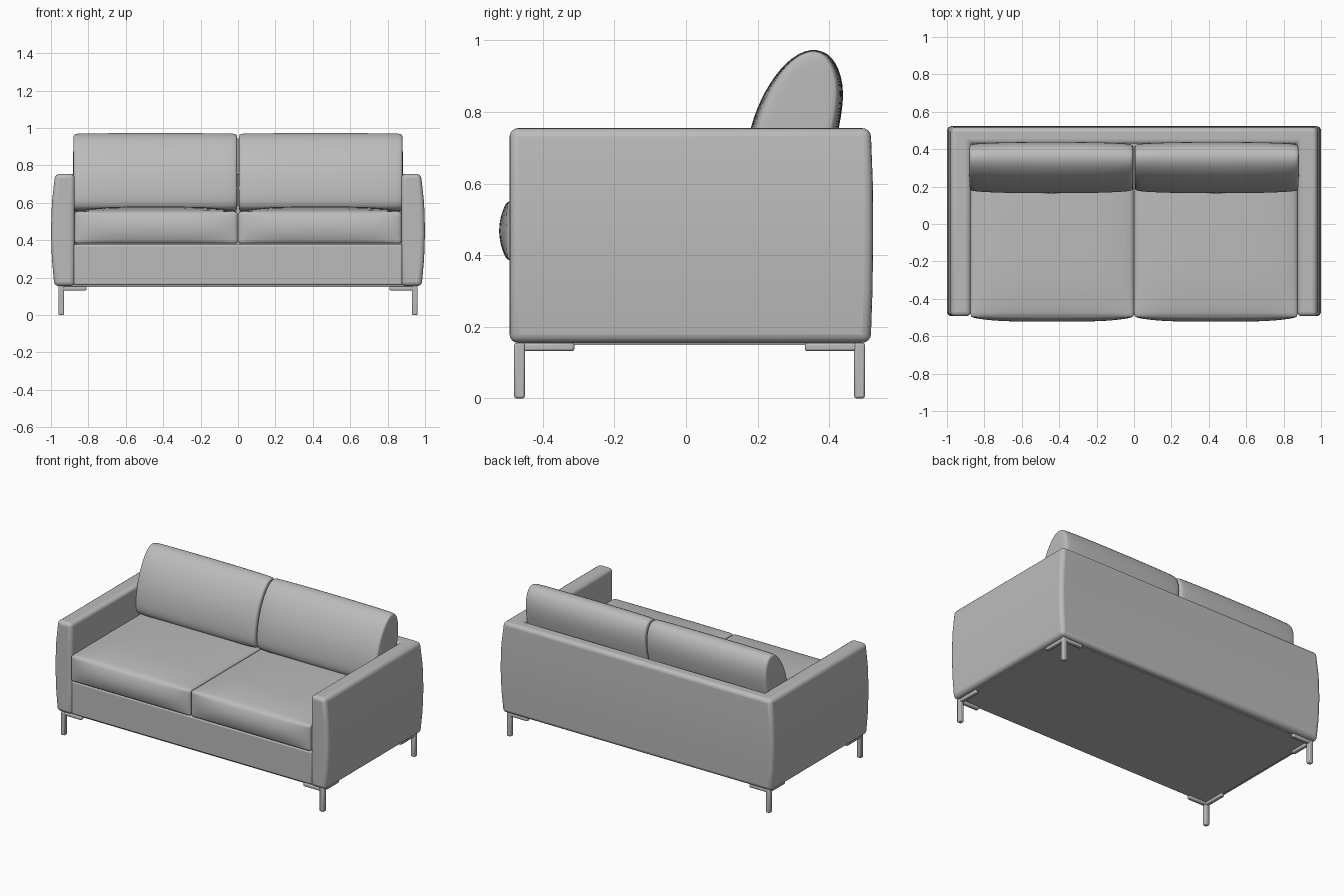
import bpy, bmesh, math
from mathutils import Vector

if "Cube" in bpy.data.objects:
    bpy.data.objects.remove(bpy.data.objects["Cube"])

fabric = bpy.data.materials.new("grey fabric")
fabric.diffuse_color = (0.5, 0.5, 0.5, 1)
fabric.use_nodes = True
fabric.node_tree.nodes["Principled BSDF"].inputs["Base Color"].default_value = fabric.diffuse_color


def make(name, bm, bevel=0, segs=3, subsurf=0, angle=35):
    bmesh.ops.recalc_face_normals(bm, faces=bm.faces)
    me = bpy.data.meshes.new(name)
    bm.to_mesh(me)
    bm.free()
    me.materials.append(fabric)
    ob = bpy.data.objects.new(name, me)
    bpy.context.collection.objects.link(ob)
    if bevel:
        m = ob.modifiers.new("bevel", 'BEVEL')
        m.width, m.segments = bevel, segs
        m.limit_method, m.angle_limit = 'ANGLE', math.radians(40)
    if subsurf:
        m = ob.modifiers.new("smooth", 'SUBSURF')
        m.levels = m.render_levels = subsurf
    bpy.ops.object.select_all(action='DESELECT')
    ob.select_set(True)
    bpy.context.view_layer.objects.active = ob
    bpy.ops.object.shade_smooth_by_angle(angle=math.radians(angle))
    return ob


def add_box(bm, lo, hi):
    verts = bmesh.ops.create_cube(bm, size=1)["verts"]
    for v in verts:
        v.co = Vector([(a + b) / 2 + c * (b - a) for a, b, c in zip(lo, hi, v.co)])


def loft(bm, rings):
    """Skin closed rings of points and cap both ends."""
    loops = [[bm.verts.new(p) for p in ring] for ring in rings]
    n = len(loops[0])
    for a, b in zip(loops, loops[1:]):
        for i in range(n):
            j = (i + 1) % n
            bm.faces.new((a[i], a[j], b[j], b[i]))
    bm.faces.new(loops[0])
    bm.faces.new(loops[-1])


# Arms and back: one U-shaped shell with slightly bulging outer sides
bm = bmesh.new()
rings = []
for z, ox, oy in [(0.155, 0.982, 0.516), (0.3, 0.995, 0.521), (0.45, 1.0, 0.523),
                  (0.6, 0.995, 0.522), (0.755, 0.978, 0.516)]:
    rings.append([(x, y, z) for x, y in [
        (-ox, -0.493), (-0.873, -0.493), (-0.873, 0.43), (0.873, 0.43),
        (0.873, -0.493), (ox, -0.493), (ox, oy), (-ox, oy)]])
loft(bm, rings)
make("arms_and_back", bm, bevel=0.024, segs=4)

# Seat base with front rail, and the underside panel
bm = bmesh.new()
add_box(bm, (-0.878, -0.485, 0.16), (0.878, 0.45, 0.378))
make("seat_base", bm, bevel=0.01)
bm = bmesh.new()
add_box(bm, (-0.95, -0.465, 0.149), (0.95, 0.48, 0.17))
make("underside_panel", bm)


# Seat cushions: rounded boxes with crowned top and puffed front
def seat_cushion(name, cx):
    half, r = Vector((0.436, 0.46, 0.086)), 0.014
    centre = Vector((cx, -0.038, 0.468))
    bm = bmesh.new()
    bmesh.ops.create_cube(bm, size=2)
    bmesh.ops.subdivide_edges(bm, edges=bm.edges[:], cuts=19, use_grid_fill=True)
    for v in bm.verts:
        u = Vector([math.sin(c * math.pi / 2) for c in v.co])
        p = Vector([a * b for a, b in zip(u, half)])
        q = Vector([max(-h + r, min(h - r, c)) for c, h in zip(p, half)])
        d = p - q
        if d.length > 1e-6:
            p = q + d.normalized() * r
        if u.z > 0:
            p.z += 0.026 * (1 - u.x ** 4) * (1 - u.y ** 4) * u.z
        if u.y < 0:
            p.y += 0.024 * (1 - u.x ** 4) * (1 - u.z ** 2) * u.y
        v.co = p + centre
    make(name, bm, angle=50)


# Back cushions: leaning pillow profile (y, z), thinner towards the ends
PILLOW = [(0.20, 0.55), (0.163, 0.585), (0.163, 0.66), (0.178, 0.76), (0.218, 0.86),
          (0.28, 0.945), (0.35, 0.983), (0.412, 0.96), (0.443, 0.88), (0.436, 0.79),
          (0.41, 0.68), (0.385, 0.59), (0.35, 0.55)]
STATIONS = [(-0.439, 0.6, 0.8), (-0.438, 0.84, 0.965), (-0.422, 0.91, 0.99),
            (-0.33, 0.96, 0.995), (-0.15, 1.0, 1.0)]


def back_cushion(name, cx):
    stations = STATIONS + [(-x, a, b) for x, a, b in reversed(STATIONS)]
    rings = []
    for x, sy, sz in stations:
        ring = []
        for y, z in PILLOW:
            yc = 0.275 + (z - 0.55) * 0.17
            ring.append((cx + x, yc + (y - yc) * sy, 0.766 + (z - 0.766) * sz))
        rings.append(ring)
    bm = bmesh.new()
    loft(bm, rings)
    make(name, bm, subsurf=2, angle=60)


for side, s in (("left", -1), ("right", 1)):
    seat_cushion("seat_cushion_" + side, s * 0.438)
    back_cushion("back_cushion_" + side, s * 0.442)

    # Legs: square post with two bracket bars under the frame
    for end, y0, y1, reach in (("front", -0.48, -0.45, -0.312), ("back", 0.47, 0.5, 0.332)):
        bm = bmesh.new()
        xs = sorted((s * 0.93, s * 0.96))
        add_box(bm, (xs[0], y0, 0), (xs[1], y1, 0.155))
        bx = sorted((s * 0.81, s * 0.955))
        add_box(bm, (bx[0], y0 + 0.002, 0.132), (bx[1], y1 - 0.002, 0.154))
        ys = sorted((reach, (y0 + y1) / 2))
        add_box(bm, (xs[0] + 0.002, ys[0], 0.132), (xs[1] - 0.002, ys[1], 0.154))
        make(end + "_leg_" + side, bm, bevel=0.006, segs=2)
